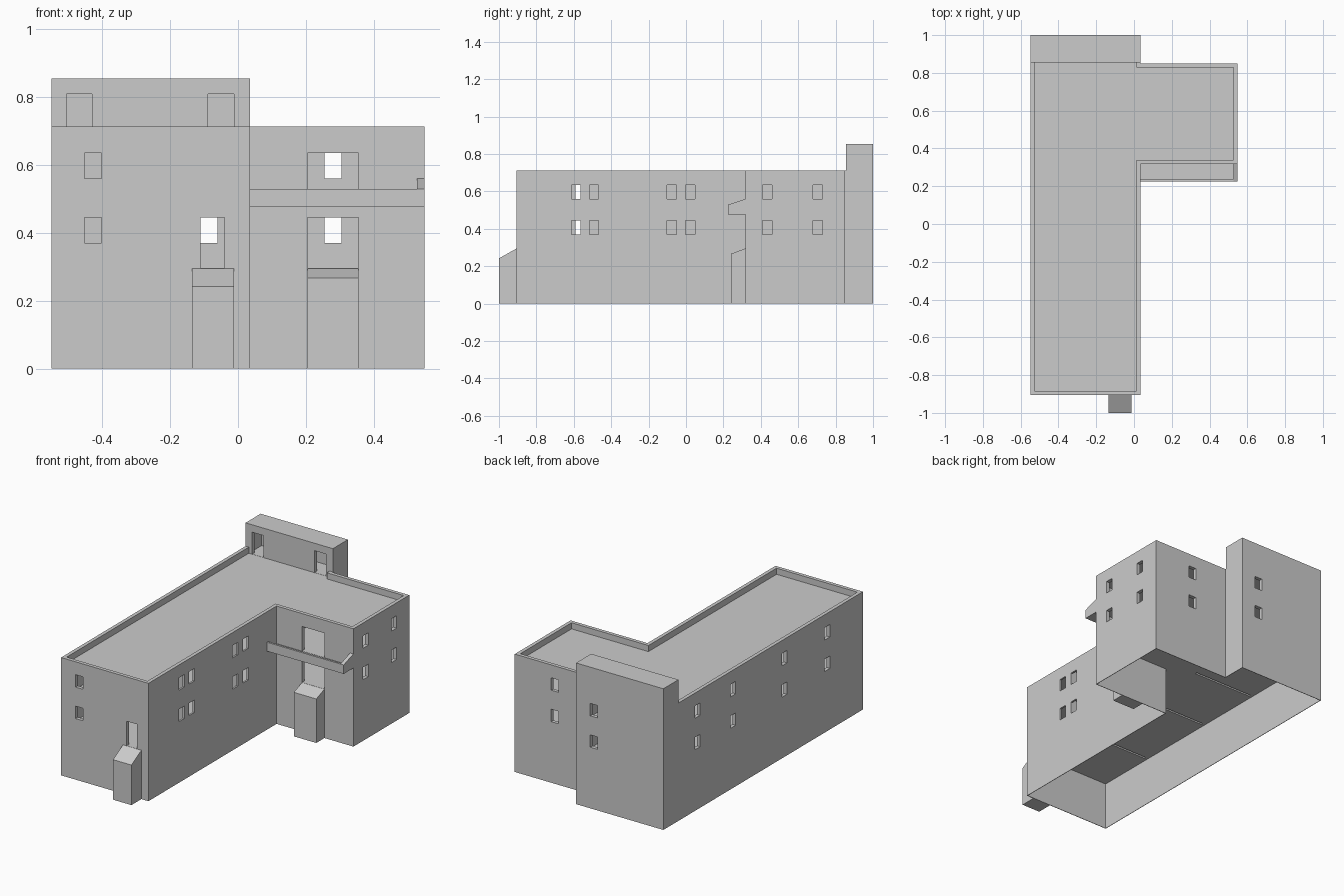
import bpy, bmesh

if "Cube" in bpy.data.objects:
    bpy.data.objects.remove(bpy.data.objects["Cube"])


def prism(pts, a, b, axis='z'):
    """Closed solid: a 2D profile swept from a to b along x or z."""
    def place(p, t):
        return (p[0], p[1], t) if axis == 'z' else (t, p[0], p[1])
    return [place(p, a) for p in pts], [place(p, b) for p in pts]


def box(x0, x1, y0, y1, z0, z1):
    return prism([(x0, y0), (x1, y0), (x1, y1), (x0, y1)], z0, z1)


def make(name, solids):
    bm = bmesh.new()
    for low, high in solids:
        lo = [bm.verts.new(p) for p in low]
        hi = [bm.verts.new(p) for p in high]
        n = len(lo)
        bm.faces.new(lo[::-1])
        bm.faces.new(hi)
        for i in range(n):
            j = (i + 1) % n
            bm.faces.new((lo[i], lo[j], hi[j], hi[i]))
    bmesh.ops.recalc_face_normals(bm, faces=bm.faces[:])
    me = bpy.data.meshes.new(name)
    bm.to_mesh(me)
    bm.free()
    ob = bpy.data.objects.new(name, me)
    bpy.context.collection.objects.link(ob)
    return ob


def cut(target, solids):
    """Subtract the solids and bake the result."""
    cutter = make("cutter", solids)
    cutter.hide_render = True
    mod = target.modifiers.new("cut", 'BOOLEAN')
    mod.operation = 'DIFFERENCE'
    mod.solver = 'EXACT'
    mod.object = cutter
    bpy.context.view_layer.update()
    dg = bpy.context.evaluated_depsgraph_get()
    me = bpy.data.meshes.new_from_object(target.evaluated_get(dg))
    target.modifiers.clear()
    target.data = me
    bpy.data.objects.remove(cutter)


X0, XM, X1 = -0.549, 0.035, 0.549        # left wall, inner corner, wing end
YF, YW, YB, YT = -0.905, 0.318, 0.851, 0.856  # front, wing front/back, tower face
T = 0.022                                # wall thickness
FLOORS = (0.295, 0.485)
ROOF, TOP, TOWER = 0.675, 0.712, 0.853


def plan(d, back):
    """L-shaped floor plan inset by d, ending at y = back."""
    return [(X0 + d, YF + d), (XM - d, YF + d), (XM - d, YW + d), (X1 - d, YW + d),
            (X1 - d, YB - d), (XM - d, YB - d), (XM - d, back), (X0 + d, back)]


# Main L-shaped block with the higher rear tower and sunken roof
building = make("building", [prism(plan(0, 1.0), 0, TOWER)])
cut(building, [box(-0.7, 0.7, -1.1, YT, TOP, 1.0)])
cut(building, [prism(plan(T, YT), ROOF, 0.8)])

# Open undercroft with paper-thin walls
cut(building, [prism(plan(0.003, 0.997), -0.1, 0.291)])

# Rooms on two floors, plus the tower room at roof level
walls = [YF + T / 2, -0.53, -0.026, 0.395, 1.0 - T / 2]
rooms = [box(X0 + T, XM - T, YT + T, 1 - T, ROOF, 0.832)]
for z in FLOORS:
    for i in range(4):
        ya = walls[i] + T / 2
        yb = walls[i + 1] - T / 2
        rooms.append(box(X0 + T, XM - T / 2, ya, yb, z, z + 0.17))
    rooms.append(box(XM + T / 2, X1 - T, YW + T, YB - T, z, z + 0.17))
cut(building, rooms)

# Gaps between rooms, seen from underneath
gaps = [box(X0 + T, -0.13, y - 0.006, y + 0.006, 0.27, 0.455) for y in walls[1:4]]
cut(building, gaps)

# Windows (both floors), doorways and doors
holes = []
for f in FLOORS:
    z0, z1 = f + 0.074, f + 0.149
    for y in (-0.59, -0.18, 0.31, 0.65):                      # left side
        holes.append(box(X0 - 0.05, X0 + 0.05, y, y + 0.05, z0, z1))
    for y in (-0.613, -0.517, -0.102, -0.002):                # right side
        holes.append(box(XM - 0.05, XM + 0.05, y, y + 0.05, z0, z1))
    for y in (0.41, 0.68):                                    # wing end
        holes.append(box(X1 - 0.05, X1 + 0.05, y, y + 0.05, z0, z1))
    holes.append(box(-0.452, -0.402, YF - 0.05, YF + 0.05, z0, z1))
    holes.append(box(-0.11, -0.06, 0.95, 1.05, z0, z1))
    holes.append(box(0.255, 0.305, YB - 0.05, YB + 0.05, z0, z1))
    for y in walls[1:4]:                                      # inner doorways
        holes.append(box(-0.11, -0.04, y - 0.02, y + 0.02, f + 0.001, z1))
    holes.append(box(XM - 0.03, XM + 0.03, 0.55, 0.62, f + 0.001, z1))
    holes.append(box(0.205, 0.355, YW - 0.05, YW + 0.05, f + 0.001, z1))
holes.append(box(-0.11, -0.04, YF - 0.05, YF + 0.05, FLOORS[0] + 0.001, 0.444))
for x in (-0.505, -0.088):                                    # tower doors
    holes.append(box(x, x + 0.076, YT - 0.01, YT + 0.05, ROOF + 0.001, 0.808))
cut(building, holes)

# Sloped-top entrance blocks
make("front_entrance_block", [prism(
    [(-1.0, 0), (YF, 0), (YF, 0.295), (-1.0, 0.242)], -0.135, -0.012, 'x')])
make("wing_entrance_block", [prism(
    [(0.24, 0), (YW, 0), (YW, 0.295), (0.24, 0.266)], 0.205, 0.355, 'x')])

# Balcony: floor with front rail and sloping end wall
side = [(0.225, 0.475), (YW, 0.475), (YW, 0.56), (0.225, 0.529)]
front = [(0.225, 0.475), (0.237, 0.475), (0.237, 0.529), (0.225, 0.529)]
make("balcony_floor", [box(XM, X1 - T, 0.237, YW, 0.475, 0.485)])
make("balcony_front_rail", [prism(front, XM, X1 - T, 'x')])
make("balcony_end_wall", [prism(side, X1 - T, X1, 'x')])
